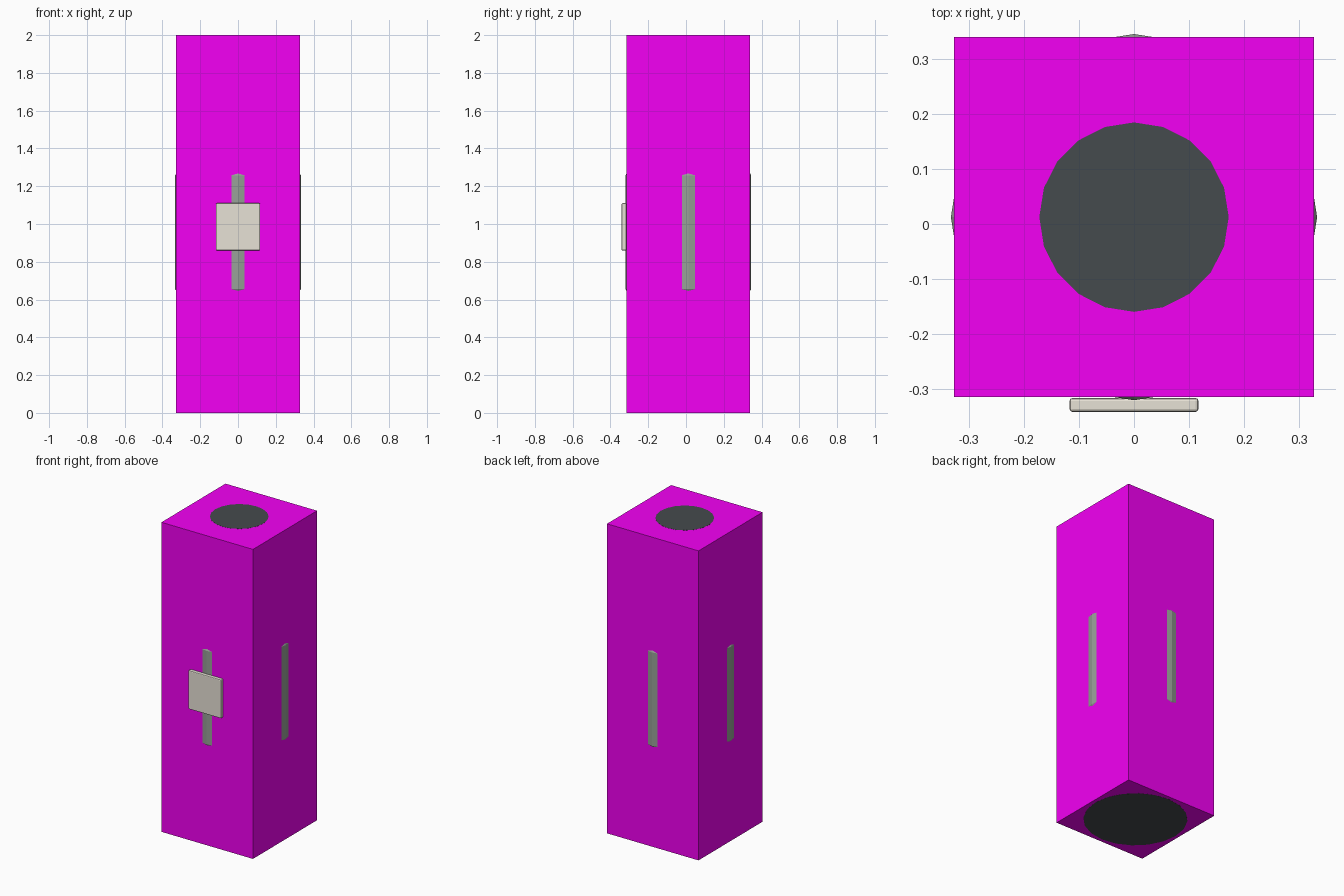
import bpy, bmesh, math

if "Cube" in bpy.data.objects:
    bpy.data.objects.remove(bpy.data.objects["Cube"])

CY = 0.0125      # depth of the shared vertical axis
SIDES = 20


def material(name, rgb):
    m = bpy.data.materials.new(name)
    m.diffuse_color = (*rgb, 1)
    m.use_nodes = True
    m.node_tree.nodes["Principled BSDF"].inputs["Base Color"].default_value = m.diffuse_color
    return m


def finish(name, bm, mat):
    bmesh.ops.recalc_face_normals(bm, faces=bm.faces)
    mesh = bpy.data.meshes.new(name)
    bm.to_mesh(mesh)
    bm.free()
    ob = bpy.data.objects.new(name, mesh)
    bpy.context.collection.objects.link(ob)
    mesh.materials.append(mat)
    return ob


def box(name, lo, hi, mat, bevel=0):
    bm = bmesh.new()
    bmesh.ops.create_cube(bm, size=1)
    for v in bm.verts:
        v.co = [(a + b) / 2 + c * (b - a) for a, b, c in zip(lo, hi, v.co)]
    ob = finish(name, bm, mat)
    if bevel:
        mod = ob.modifiers.new("soft_edges", 'BEVEL')
        mod.width = bevel
        mod.segments = 2
    return ob


def lathe(name, profile, mat):
    """Spin (radius, height) points into a closed 20-sided solid."""
    bm = bmesh.new()
    rings = []
    for r, z in profile:
        angles = [2 * math.pi * i / SIDES for i in range(SIDES)]
        rings.append([bm.verts.new((r * math.cos(a), CY + r * math.sin(a), z)) for a in angles])
    for a, b in zip(rings, rings[1:]):
        for i in range(SIDES):
            j = (i + 1) % SIDES
            bm.faces.new((a[i], a[j], b[j], b[i]))
    bm.faces.new(rings[0])
    bm.faces.new(rings[-1])
    return finish(name, bm, mat)


magenta = material("magenta", (0.9, 0.0, 0.9))
dark = material("dark_grey", (0.06, 0.07, 0.075))
sage = material("sage_grey", (0.31, 0.35, 0.31))
cream = material("cream", (0.8, 0.76, 0.67))

# Square outer casing
box("outer_casing", (-0.327, -0.3145, 0.0006), (0.327, 0.3395, 1.9994), magenta)

# Inner body, showing as a disc at the top and the base
lathe("inner_body", [(0.305, 0), (0.305, 1.4), (0.26, 1.6), (0.172, 1.75), (0.172, 2)], dark)

# Wide middle band whose corners poke through the four casing walls
lathe("middle_band", [(0.306, 0.61), (0.3325, 0.655), (0.3325, 1.258), (0.306, 1.305)], sage)

# Plate on the front
box("front_plate", (-0.117, -0.341, 0.86), (0.117, -0.316, 1.11), cream, 0.005)
